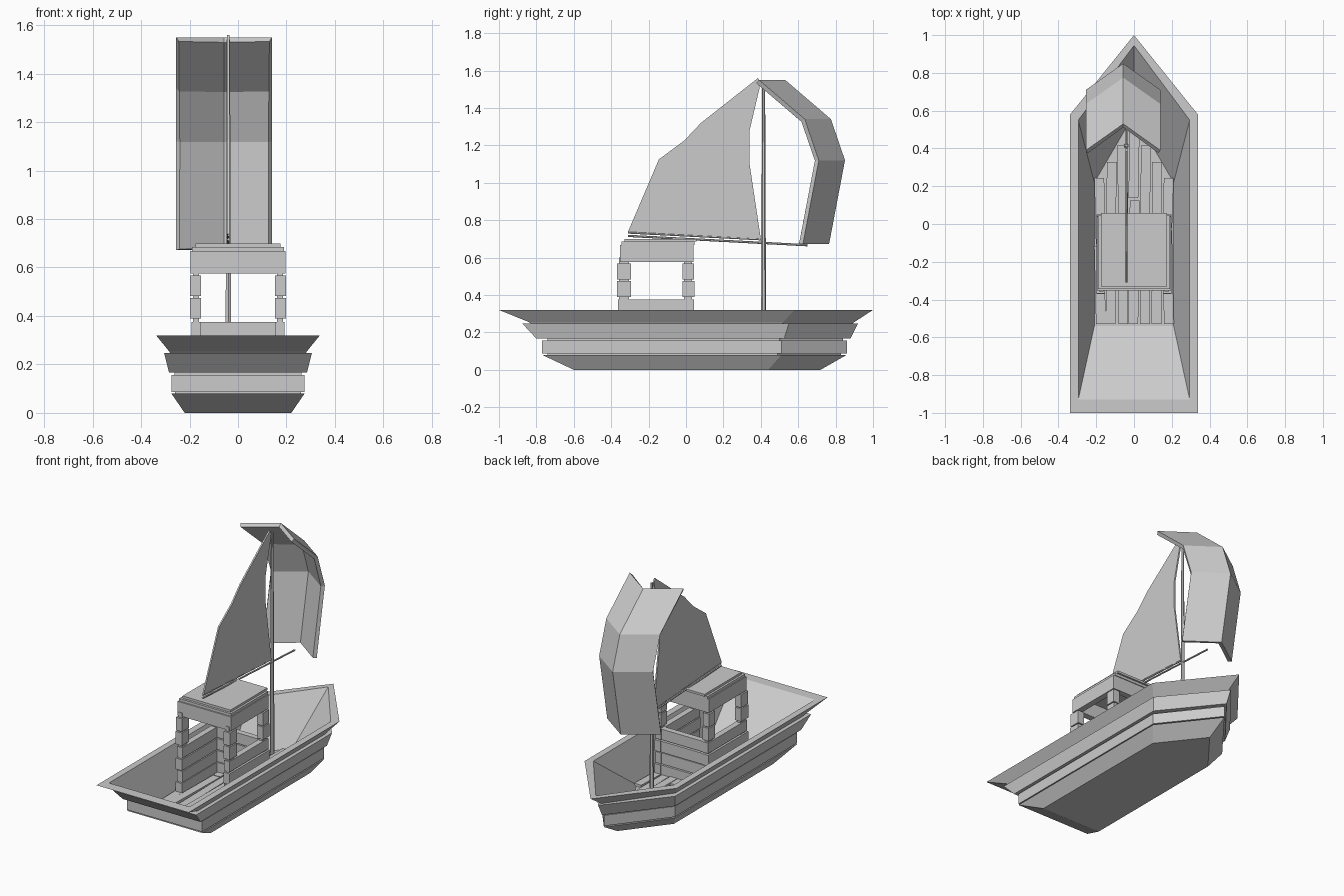
import bpy, bmesh, math, random
from mathutils import Vector

if "Cube" in bpy.data.objects:
    bpy.data.objects.remove(bpy.data.objects["Cube"])

random.seed(4)
grey = bpy.data.materials.new("light grey")
grey.diffuse_color = (0.6, 0.6, 0.6, 1)
grey.use_nodes = True
grey.node_tree.nodes["Principled BSDF"].inputs["Base Color"].default_value = grey.diffuse_color


def make(name, bm, fix=True):
    if fix:
        bmesh.ops.recalc_face_normals(bm, faces=bm.faces[:])
    me = bpy.data.meshes.new(name)
    bm.to_mesh(me)
    bm.free()
    me.materials.append(grey)
    ob = bpy.data.objects.new(name, me)
    bpy.context.collection.objects.link(ob)
    return ob


def box(bm, x0, x1, y0, y1, z0, z1):
    vs = bmesh.ops.create_cube(bm, size=1)["verts"]
    for v in vs:
        v.co = ((x0, x1)[v.co.x > 0], (y0, y1)[v.co.y > 0], (z0, z1)[v.co.z > 0])
    return vs


def spar(name, a, b, r1, r2, sides=6):
    a, b = Vector(a), Vector(b)
    bm = bmesh.new()
    bmesh.ops.create_cone(bm, cap_ends=True, segments=sides, radius1=r1, radius2=r2,
                          depth=(b - a).length)
    q = (b - a).to_track_quat('Z', 'Y')
    for v in bm.verts:
        v.co = q @ v.co + (a + b) / 2
    return make(name, bm)


# Hull: five-sided rings lofted up the strakes, over the rim and down to the floor
# (z, stern y, shoulder y, bow y, half width)
rings = [
    (0, -.60, .44, .72, .22), (.08, -.77, .51, .86, .275),
    (.08, -.74, .49, .83, .26), (.087, -.74, .49, .83, .26),
    (.087, -.77, .51, .86, .275), (.157, -.77, .51, .86, .275),
    (.157, -.74, .50, .84, .262), (.167, -.74, .50, .84, .262),
    (.167, -.80, .525, .88, .285), (.247, -.875, .55, .92, .305),
    (.247, -.83, .51, .89, .28), (.255, -.84, .52, .90, .285),
    (.32, -1, .58, 1, .338), (.32, -.93, .55, .945, .295),
    (.06, -.54, .22, .58, .21),
]
bm = bmesh.new()
loops = [[bm.verts.new(p) for p in
          ((-w, s, z), (w, s, z), (w, k, z), (0, b, z), (-w, k, z))]
         for z, s, k, b, w in rings]
for lo, hi in zip(loops, loops[1:]):
    for i in range(5):
        j = (i + 1) % 5
        bm.faces.new((lo[i], lo[j], hi[j], hi[i]))
bm.faces.new(loops[0][::-1])
bm.faces.new(loops[-1])
make("hull", bm)

# Loose floor planks, shorter towards the sides of the bow
bm = bmesh.new()
for i in range(7):
    x = -.18 + i * .06
    end = .2 + .3 * (1 - abs(x) / .21)
    split = random.uniform(-.2, .15)
    for y0, y1 in ((-.53, split), (split + .012, end)):
        turn = random.uniform(-.012, .012)
        vs = box(bm, x - .026, x + .026, y0, y1, .062, .075 + random.uniform(0, .008))
        for v in vs:
            v.co.x += turn * (1 if v.co.y > (y0 + y1) / 2 else -1) * .5
make("floor_planks", bm)

# Cabin: stacked timbers, open doorway at the front, windows on three sides
bm = bmesh.new()
Y0, Y1, W, T = -.37, .045, .198, .045
levels = [(.065, .14), (.145, .218), (.225, .298), (.305, .375)]
for n, (z0, z1) in enumerate(levels):
    d = .006 * (n % 2)
    for s in (-1, 1):
        a, b = sorted((s * (W - d), s * (W - T)))
        box(bm, a, b, Y0 + d, Y1 + .004 - d, z0, z1)
    box(bm, -W + T, W - T, Y1 - T, Y1 - d, z0, z1)
for n, (z0, z1) in enumerate([(.39, .475), (.482, .568)]):
    for s in (-1, 1):
        a, b = sorted((s * W, s * (W - T)))
        box(bm, a, b, Y0 + .002 * n, Y0 + .075, z0, z1)
        box(bm, a, b, Y1 - .065, Y1 - .002 * n, z0, z1)
make("cabin_timbers", bm)

# Thin cores joining the stacked timbers
bm = bmesh.new()
for s in (-1, 1):
    a, b = sorted((s * (W - .012), s * (W - T + .008)))
    box(bm, a, b, Y0 + .012, Y0 + .065, .06, .6)
    box(bm, a, b, Y1 - .055, Y1 - .012, .06, .6)
make("corner_posts", bm)

# Top beams
bm = bmesh.new()
for s in (-1, 1):
    a, b = sorted((s * .196, s * .155))
    box(bm, a, b, -.353, .04, .575, .668)
box(bm, -.155, .155, -.353, -.31, .575, .668)
box(bm, -.155, .155, 0, .04, .575, .668)
make("cabin_beams", bm)

# Stepped roof
bm = bmesh.new()
box(bm, -.19, .19, -.345, .045, .668, .685)
box(bm, -.176, .176, -.33, .057, .685, .70)
make("cabin_roof", bm)

# Mast and spars
M = -.04
spar("mast", (M, .415, .06), (M, .415, 1.54), .014, .008)
spar("boom", (M, -.31, .716), (M, .65, .666), .006, .006)
spar("sail_foot_spar", (M, -.31, .733), (M, .40, .697), .005, .005)

# Mainsail: thin flat plate
bm = bmesh.new()
outline = [(-.31, .738), (-.145, 1.125), (-.01, 1.225), (.08, 1.32), (.385, 1.56),
           (.40, 1.535), (.34, 1.28), (.34, 1.10), (.40, .70)]
f = bm.faces.new([bm.verts.new((M - .005, y, z)) for y, z in outline])
ext = bmesh.ops.extrude_face_region(bm, geom=[f])["geom"]
for v in ext:
    if isinstance(v, bmesh.types.BMVert):
        v.co.x += .01
make("mainsail", bm)

# Foresail: chevron section following a bulging curve
bm = bmesh.new()
curve = [(.53, 1.55), (.775, 1.34), (.85, 1.12), (.765, .672)]
grid = [[bm.verts.new((x, y + dy, z)) for x, dy in ((-.255, -.14), (-.057, 0), (.14, -.14))]
        for y, z in curve]
for k in range(3):
    for i in range(2):
        bm.faces.new((grid[k][i], grid[k][i + 1], grid[k + 1][i + 1], grid[k + 1][i]))
sail = make("foresail", bm, fix=False)
mod = sail.modifiers.new("thickness", 'SOLIDIFY')
mod.thickness = .025
mod.offset = -1
mod.use_even_offset = True
